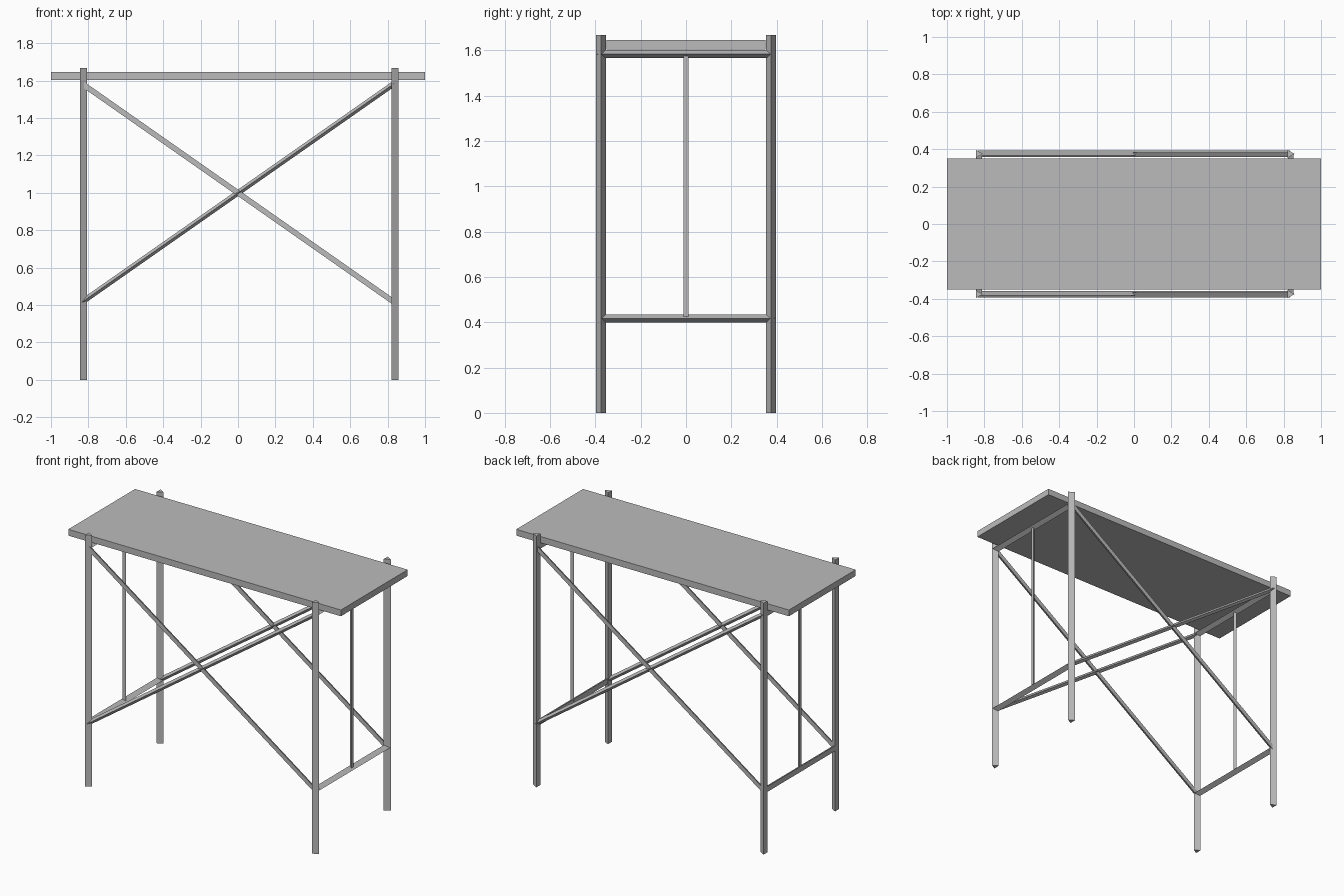
import bpy
import bmesh
from mathutils import Vector, Matrix

cube = bpy.data.objects.get("Cube")
if cube:
    bpy.data.objects.remove(cube, do_unlink=True)

# One plain grey for everything
GREY = (0.5, 0.5, 0.5, 1.0)
grey = bpy.data.materials.new("plain_grey")
grey.use_nodes = True
grey.diffuse_color = GREY
grey.node_tree.nodes["Principled BSDF"].inputs["Base Color"].default_value = GREY


def add_object(name, bm):
    mesh = bpy.data.meshes.new(name)
    bm.to_mesh(mesh)
    bm.free()
    mesh.materials.append(grey)
    obj = bpy.data.objects.new(name, mesh)
    bpy.context.collection.objects.link(obj)
    return obj


def add_bar(name, start, end, radius, ridge):
    """Three-sided bar from start to end, with one ridge facing the given way."""
    start, end = Vector(start), Vector(end)
    axis = (end - start).normalized()
    ridge = Vector(ridge)
    side = axis.cross(ridge)
    bm = bmesh.new()
    # The cone's first corner lies on local y, which becomes the ridge
    bmesh.ops.create_cone(bm, cap_ends=True, segments=3, radius1=radius,
                          radius2=radius, depth=(end - start).length)
    first = max(bm.verts, key=lambda v: max(abs(v.co.x), abs(v.co.y))).co
    corner = Vector((first.x, first.y, 0)).normalized()
    turn = corner.rotation_difference(Vector((0, 1, 0))).to_matrix()
    frame = Matrix((-side, ridge, axis)).transposed()
    bm.transform((frame @ turn).to_4x4())
    bm.transform(Matrix.Translation((start + end) / 2))
    bmesh.ops.recalc_face_normals(bm, faces=bm.faces)
    return add_object(name, bm)


# Table top
bm = bmesh.new()
bmesh.ops.create_cube(bm, size=1)
bm.transform(Matrix.Translation((0, 0, 1.625)) @ Matrix.Diagonal((2, 0.7, 0.0417, 1)))
add_object("table_top", bm)

LEG_X, LEG_Y = 0.8333, 0.375
LOW, HIGH, TOP = 0.4167, 1.5833, 1.6667
PLUS_X, PLUS_Y = Vector((1, 0, 0)), Vector((0, 1, 0))

# Legs
for x, side in ((-LEG_X, "right"), (LEG_X, "left")):
    for y, end in ((-LEG_Y, "front"), (LEG_Y, "back")):
        add_bar(f"{end}_{side}_leg", (x, y, 0), (x, y, TOP), 0.025, PLUS_X)

    # End frame: two rails and a thin upright whose ridge faces inward
    for z, level in ((LOW, "lower"), (HIGH, "upper")):
        add_bar(f"{level}_{side}_rail", (x, -LEG_Y, z), (x, LEG_Y, z), 0.0208, PLUS_X)
    inward = PLUS_X if x < 0 else -PLUS_X
    add_bar(f"{side}_upright", (x, 0, LOW), (x, 0, HIGH), 0.0125, inward)

# Crossed braces on the long sides
for y, end in ((-LEG_Y, "front"), (LEG_Y, "back")):
    add_bar(f"{end}_falling_brace", (-LEG_X, y, HIGH), (LEG_X, y, LOW), 0.0167, PLUS_Y)
    add_bar(f"{end}_rising_brace", (-LEG_X, y, LOW), (LEG_X, y, HIGH), 0.0167, -PLUS_Y)
